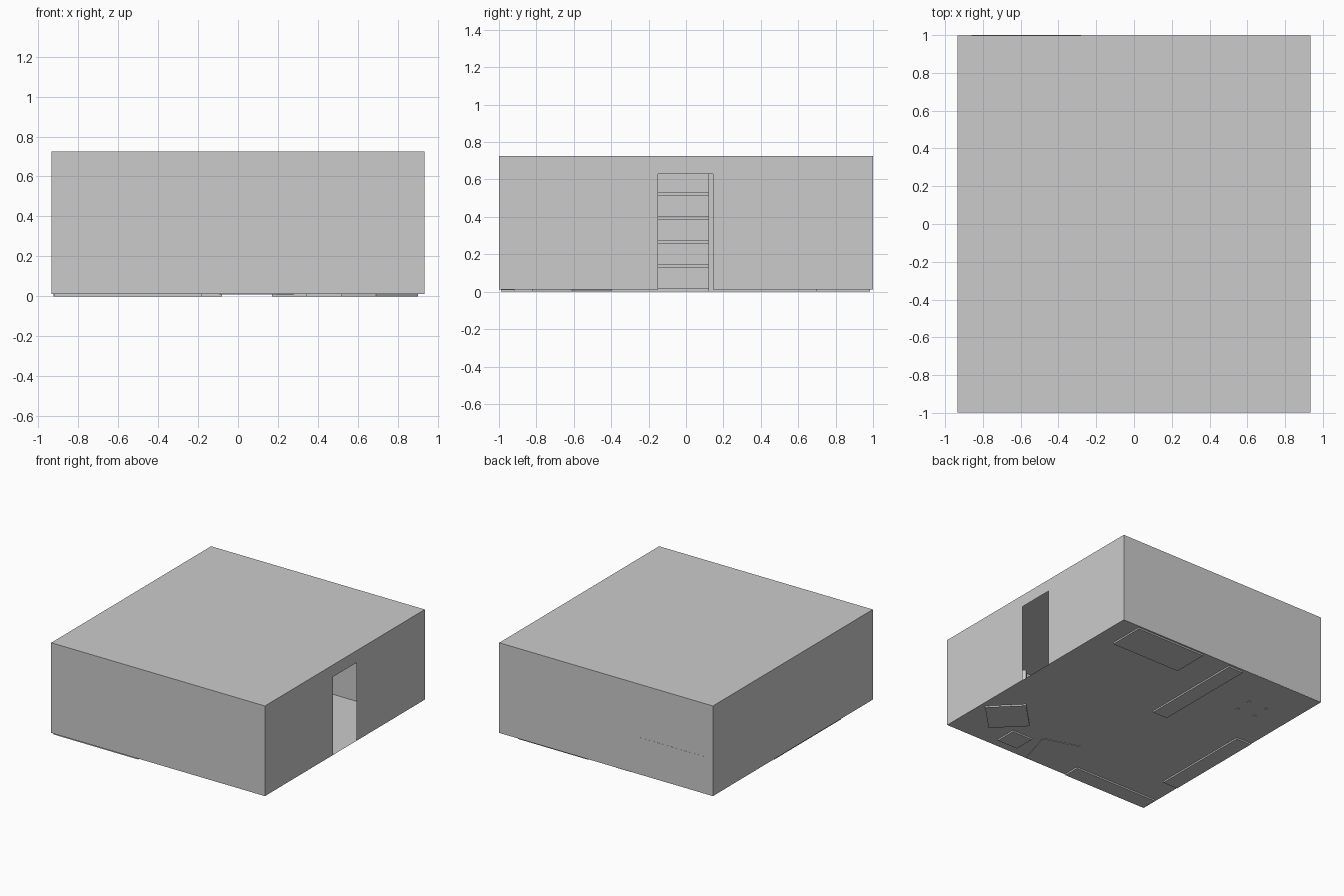
import bpy, bmesh
from math import radians
from mathutils import Matrix

if "Cube" in bpy.data.objects:
    bpy.data.objects.remove(bpy.data.objects["Cube"])

FLOOR, TOP = 0.012, 0.725
X, Y = 0.935, 0.999


def build(name, boxes, loc=(0, 0, 0), angle=0):
    """One object made of boxes given as (x0, x1, y0, y1, z0, z1)."""
    bm = bmesh.new()
    for x0, x1, y0, y1, z0, z1 in boxes:
        m = Matrix.Translation(((x0 + x1) / 2, (y0 + y1) / 2, (z0 + z1) / 2)) \
            @ Matrix.Diagonal((x1 - x0, y1 - y0, z1 - z0, 1))
        bmesh.ops.create_cube(bm, size=1, matrix=m)
    return finish(name, bm, loc, angle)


def finish(name, bm, loc=(0, 0, 0), angle=0):
    me = bpy.data.meshes.new(name)
    bm.to_mesh(me)
    bm.free()
    ob = bpy.data.objects.new(name, me)
    ob.location = loc
    ob.rotation_euler.z = radians(angle)
    bpy.context.collection.objects.link(ob)
    return ob


# Room shell: thin walls, floor and ceiling, right wall replaced by a doorway outline
bm = bmesh.new()
bmesh.ops.create_cube(bm, size=1, matrix=Matrix.Translation((0, 0, (FLOOR + TOP) / 2))
                      @ Matrix.Diagonal((2 * X, 2 * Y, TOP - FLOOR, 1)))
bm.normal_update()
bmesh.ops.delete(bm, geom=[f for f in bm.faces if f.normal.x > 0.9], context='FACES_ONLY')
outline = [(-Y, FLOOR), (-.15, FLOOR), (-.15, .63), (.145, .63),
           (.145, FLOOR), (Y, FLOOR), (Y, TOP), (-Y, TOP)]
bm.faces.new([bm.verts.new((X, y, z)) for y, z in outline])
bmesh.ops.remove_doubles(bm, verts=bm.verts, dist=0.0001)
finish("room_shell", bm)


# Tall bookcases, local x = length, local -y = open front
def bookcase(name, length, loc, angle, depth=0.13, h=0.66, t=0.02):
    a, d = length / 2, depth / 2
    parts = [(-a, a, d - t, d, 0, h), (-a, -a + t, -d, d, 0, h), (a - t, a, -d, d, 0, h)]
    for i in range(6):
        z = i * (h - t) / 5
        parts.append((-a, a, -d, d, z, z + t))
    build(name, parts, loc, angle)


bookcase("middle_bookcase", 0.86, (-.145, .55, 0), -90)
bookcase("left_bookcase", 0.83, (-.86, -.20, 0), 90)
bookcase("front_bookcase", 0.74, (-.55, -.925, 0), 180)

# Low cabinet opposite the door
build("low_cabinet", [(.17, .78, .695, .985, 0, .31)])

# Desk whose back just breaks through the rear wall
build("desk", [(-.86, -.28, .71, 1, .28, .305), (-.86, -.835, .71, 1, .013, .28),
               (-.305, -.28, .71, 1, .013, .28), (-.835, -.305, .98, 1, .013, .28)])

# Desk chair
legs = [(x, x + .02, y, y + .02, .008, .14) for x in (-.09, .07) for y in (-.075, .055)]
build("desk_chair", legs + [(-.09, .09, -.075, .075, .14, .16),
                            (-.09, .09, -.075, -.055, .16, .32)], (-.61, .605, 0))


# Armchairs, facing local +x
def armchair(name, loc, angle):
    build(name, [(-.15, .15, -.15, .15, 0, .14), (-.15, -.09, -.15, .15, .14, .3),
                 (-.09, .15, -.15, -.1, .14, .2), (-.09, .15, .1, .15, .14, .2)], loc, angle)


armchair("corner_armchair", (.69, -.61, 0), 225)
armchair("side_armchair", (.093, -.80, .008), -17)

# Small table between the armchairs
build("side_table", [(.34, .52, -.92, -.75, 0, .15)])
